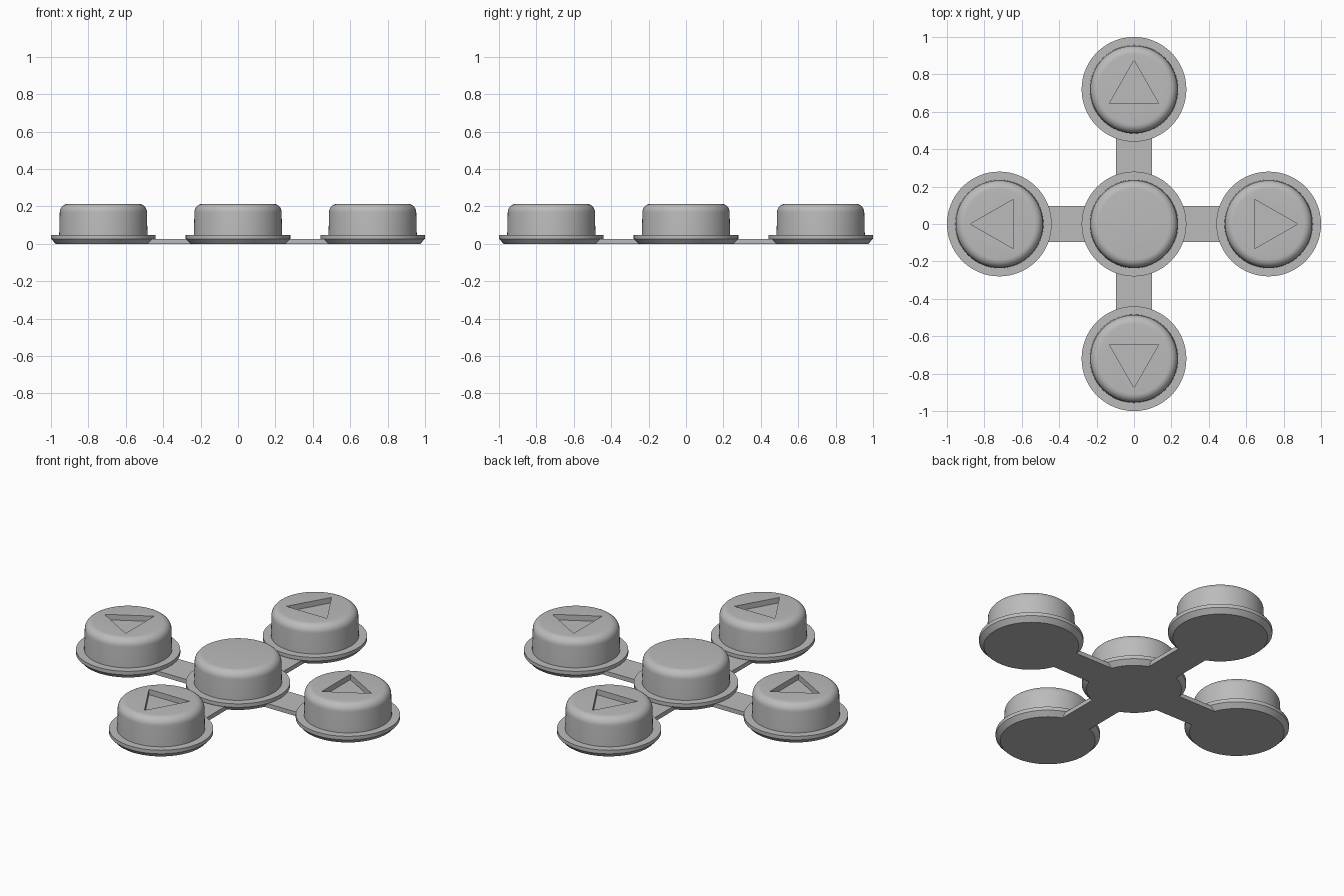
import bpy
import bmesh
from math import pi, sin, cos, radians
from mathutils import Matrix, Vector

if "Cube" in bpy.data.objects:
    bpy.data.objects.remove(bpy.data.objects["Cube"])

SEGMENTS = 64
SPACING = 0.72
TOP = 0.214

grey = bpy.data.materials.new("mid grey")
grey.use_nodes = True
colour = (0.5, 0.5, 0.5, 1)
grey.diffuse_color = colour
grey.node_tree.nodes["Principled BSDF"].inputs["Base Color"].default_value = colour


def make_object(name, bm, matrix):
    bmesh.ops.recalc_face_normals(bm, faces=bm.faces)
    mesh = bpy.data.meshes.new(name)
    bm.to_mesh(mesh)
    bm.free()
    mesh.materials.append(grey)
    obj = bpy.data.objects.new(name, mesh)
    obj.matrix_world = matrix
    bpy.context.collection.objects.link(obj)
    return obj


def activate(obj):
    bpy.ops.object.select_all(action='DESELECT')
    obj.select_set(True)
    bpy.context.view_layer.objects.active = obj


def button_profile():
    # Chamfered flange, near-vertical wall and rounded top edge
    points = [(0.255, 0), (0.28, 0.027), (0.28, 0.048), (0.236, 0.048)]
    fillet = 0.045
    for i in range(9):
        a = i / 8 * pi / 2
        points.append((0.233 - fillet + fillet * cos(a), TOP - fillet + fillet * sin(a)))
    return points


def make_button(name, matrix):
    bm = bmesh.new()
    rings = [[bm.verts.new((r * cos(2 * pi * i / SEGMENTS), r * sin(2 * pi * i / SEGMENTS), z))
              for i in range(SEGMENTS)] for r, z in button_profile()]
    for low, high in zip(rings, rings[1:]):
        for i in range(SEGMENTS):
            j = (i + 1) % SEGMENTS
            bm.faces.new((low[i], low[j], high[j], high[i]))
    bm.faces.new(rings[0][::-1])
    bm.faces.new(rings[-1])
    return make_object(name, bm, matrix)


def cut_arrow(button, matrix):
    # Triangular recess pointing along local +x
    bm = bmesh.new()
    base = bm.faces.new([bm.verts.new((x, y, TOP - 0.032))
                         for x, y in ((-0.077, -0.133), (0.155, 0), (-0.077, 0.133))])
    extruded = bmesh.ops.extrude_face_region(bm, geom=[base])["geom"]
    bmesh.ops.translate(bm, vec=Vector((0, 0, 0.1)),
                        verts=[v for v in extruded if isinstance(v, bmesh.types.BMVert)])
    cutter = make_object("arrow_cutter", bm, matrix)
    cutter.hide_render = True
    activate(button)
    mod = button.modifiers.new("arrow", 'BOOLEAN')
    mod.operation = 'DIFFERENCE'
    mod.solver = 'EXACT'
    mod.object = cutter
    bpy.ops.object.modifier_apply(modifier=mod.name)
    bpy.data.objects.remove(cutter)


def smooth(obj):
    activate(obj)
    bpy.ops.object.shade_smooth_by_angle(angle=radians(30))


# Plain centre button
smooth(make_button("centre_button", Matrix.Identity(4)))

# Four arrow buttons, each joined to the centre by a flat strip
for i, side in enumerate(("left", "back", "right", "front")):
    turn = Matrix.Rotation(i * pi / 2, 4, 'Z')
    place = turn @ Matrix.Translation((SPACING, 0, 0))
    button = make_button(side + "_button", place)
    cut_arrow(button, place)
    smooth(button)

    bm = bmesh.new()
    bmesh.ops.create_cube(bm, size=1)
    bmesh.ops.scale(bm, vec=(0.3, 0.19, 0.025), verts=bm.verts)
    make_object(side + "_strip", bm, turn @ Matrix.Translation((SPACING / 2, 0, 0.0125)))
